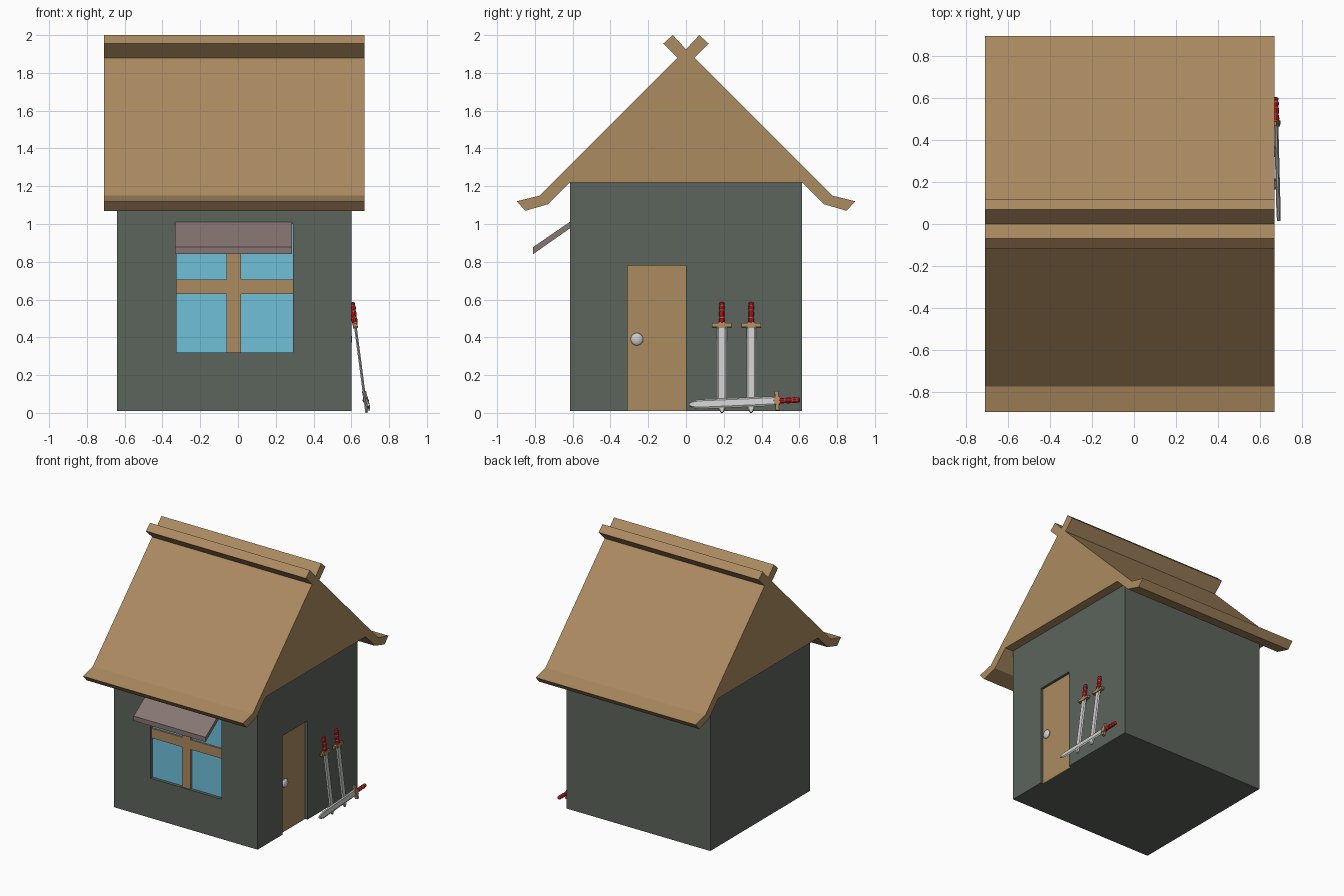
import bpy, bmesh, math
from mathutils import Matrix, Vector

old = bpy.data.objects.get("Cube")
if old:
    bpy.data.objects.remove(old, do_unlink=True)


def material(name, r, g, b):
    """Flat material from an 8-bit display colour."""
    lin = [((c / 255 + 0.055) / 1.055) ** 2.4 for c in (r, g, b)] + [1]
    m = bpy.data.materials.new(name)
    m.use_nodes = True
    m.diffuse_color = lin
    m.node_tree.nodes["Principled BSDF"].inputs["Base Color"].default_value = lin
    return m


WOOD = material("tan wood", 172, 139, 97)
WALL = material("grey green wall", 92, 100, 92)
GLASS = material("blue glass", 112, 192, 217)
CLOTH = material("mauve awning", 134, 118, 115)
STEEL = material("pale steel", 205, 205, 205)
RED = material("red grip", 222, 18, 32)


def finish(name, bm, *mats):
    bmesh.ops.recalc_face_normals(bm, faces=bm.faces)
    me = bpy.data.meshes.new(name)
    bm.to_mesh(me)
    bm.free()
    ob = bpy.data.objects.new(name, me)
    bpy.context.collection.objects.link(ob)
    for m in mats:
        me.materials.append(m)
    return ob


def box(name, lo, hi, mat):
    lo, hi = Vector(lo), Vector(hi)
    bm = bmesh.new()
    bmesh.ops.create_cube(bm, size=1)
    for v in bm.verts:
        v.co = (lo + hi) / 2 + v.co * (hi - lo)
    return finish(name, bm, mat)


def extrude_x(name, profile, x0, x1, mat):
    """Extrude a (y, z) outline along x."""
    bm = bmesh.new()
    face = bm.faces.new([bm.verts.new((x0, y, z)) for y, z in profile])
    new = bmesh.ops.extrude_face_region(bm, geom=[face])["geom"]
    for v in new:
        if isinstance(v, bmesh.types.BMVert):
            v.co.x = x1
    return finish(name, bm, mat)


# Walls with shallow recesses for the window and door
walls = box("walls", (-0.64, -0.615, 0.01), (0.6, 0.615, 1.22), WALL)
cutters = [
    box("window_cutter", (-0.325, -0.8, 0.32), (0.29, -0.585, 1.0), WALL),
    box("door_cutter", (0.575, -0.31, -0.1), (0.8, 0, 0.78), WALL),
]
bpy.context.view_layer.objects.active = walls
for c in cutters:
    mod = walls.modifiers.new("recess", "BOOLEAN")
    mod.operation, mod.solver, mod.object = "DIFFERENCE", "EXACT", c
    bpy.ops.object.modifier_apply(modifier=mod.name)
    bpy.data.objects.remove(c, do_unlink=True)

# Roof: solid gable with crossed ridge boards and kicked-up eaves
half = [(0.07, 2.0), (0.12, 1.955), (0.045, 1.88), (0.775, 1.15),
        (0.896, 1.12), (0.85, 1.07), (0.73, 1.105), (0.615, 1.22)]
outline = [(0, 1.925)] + half + [(-y, z) for y, z in reversed(half)]
extrude_x("roof", outline, -0.71, 0.67, WOOD)

# Window panes, crossbars and awning
box("window_glass", (-0.325, -0.59, 0.32), (0.29, -0.584, 1.0), GLASS)
box("window_upright", (-0.06, -0.605, 0.32), (0.015, -0.588, 1.0), WOOD)
box("window_crossbar", (-0.325, -0.604, 0.63), (0.29, -0.588, 0.705), WOOD)
extrude_x("awning", [(-0.61, 1.015), (-0.81, 0.877), (-0.81, 0.84), (-0.61, 0.98)],
          -0.333, 0.287, CLOTH)

# Door and knob
box("door", (0.57, -0.31, 0.01), (0.58, 0, 0.78), WOOD)
bm = bmesh.new()
bmesh.ops.create_uvsphere(bm, u_segments=16, v_segments=10, radius=0.033)
bmesh.ops.transform(bm, matrix=Matrix.Translation((0.588, -0.26, 0.39))
                    @ Matrix.Diagonal((0.5, 1, 1, 1)), verts=bm.verts)
finish("door_knob", bm, STEEL)


def loft(name, rings, *mats):
    """Skin a stack of equal-sized point rings and cap both ends."""
    bm = bmesh.new()
    loops = [[bm.verts.new(p) for p in ring] for ring in rings]
    n = len(loops[0])
    for k, (a, b) in enumerate(zip(loops, loops[1:])):
        for i in range(n):
            j = (i + 1) % n
            f = bm.faces.new((a[i], a[j], b[j], b[i]))
            f.material_index = k // 2 % 2 if len(mats) > 1 else 0
    bm.faces.new(loops[0])
    bm.faces.new(loops[-1])
    return finish(name, bm, *mats)


def sword(label, matrix):
    """Sword with its tip at the local origin, pointing down."""
    rings = []
    for z, w in ((0, 0.006), (0.02, 0.018), (0.05, 0.026), (0.46, 0.026)):
        t = 0.007
        rings.append([(0, -w, z), (t, -w * 0.65, z), (t, w * 0.65, z),
                      (0, w, z), (-t, w * 0.65, z), (-t, -w * 0.65, z)])
    parts = [loft(label + "_blade", rings, STEEL)]
    parts.append(box(label + "_guard", (-0.011, -0.052, 0.457), (0.011, 0.052, 0.477), WOOD))
    parts.append(box(label + "_collar", (-0.013, -0.02, 0.45), (0.013, 0.02, 0.483), WOOD))
    # Grip: red swellings separated by narrow bands
    z, spec = 0.477, []
    for step in (0.028, 0.028, 0.022):
        spec += [(z, 0.014), (z + step / 2, 0.016), (z + step, 0.014), (z + step + 0.004, 0.012)]
        z += step + 0.008
    spec += [(z, 0.015), (z + 0.007, 0.014), (z + 0.011, 0.007)]
    circle = [math.tau * i / 10 for i in range(10)]
    parts.append(loft(label + "_grip", [[(r * math.cos(a), r * math.sin(a), h) for a in circle]
                                        for h, r in spec], RED, WOOD))
    for p in parts:
        p.matrix_world = matrix


# Two swords lean on the wall, a third lies across them
for label, y in (("near_sword", 0.19), ("far_sword", 0.345)):
    sword(label, Matrix.Translation((0.681, y, 0.001)) @ Matrix.Rotation(-0.13, 4, "Y"))
sword("lying_sword", Matrix.Translation((0.69, 0.015, 0.043))
      @ Matrix.Rotation(0.026, 4, "Z")
      @ Matrix.Rotation(math.radians(-87.5), 4, "X")
      @ Matrix.Rotation(-0.2, 4, "Z"))
